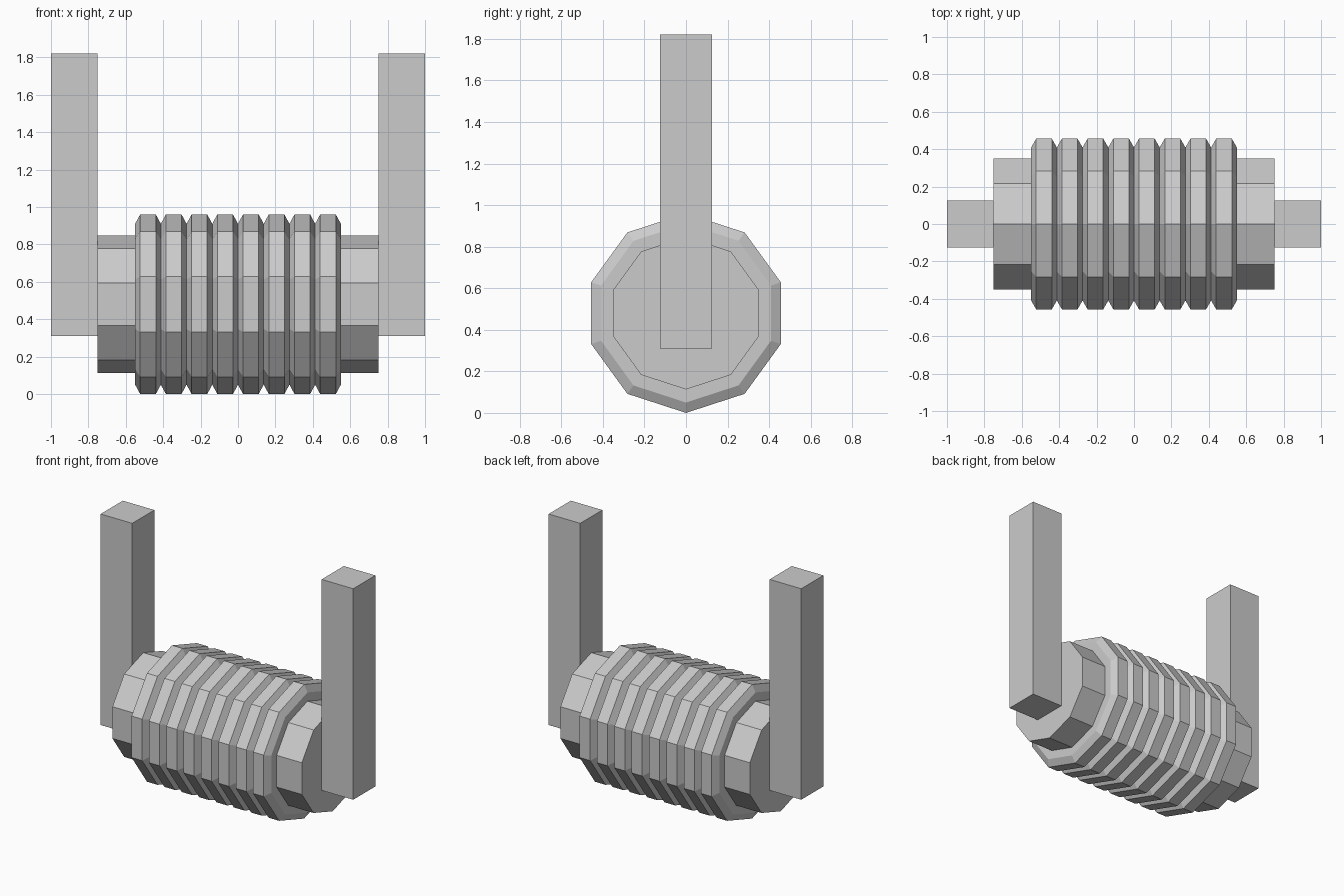
import bpy, bmesh
from math import sin, cos, tau

if "Cube" in bpy.data.objects:
    bpy.data.objects.remove(bpy.data.objects["Cube"])

AXIS_Z = 0.48
SIDES = 10


def make_object(name, bm):
    bmesh.ops.recalc_face_normals(bm, faces=bm.faces)
    mesh = bpy.data.meshes.new(name)
    bm.to_mesh(mesh)
    bm.free()
    obj = bpy.data.objects.new(name, mesh)
    bpy.context.collection.objects.link(obj)
    return obj


def lathe_x(name, profile):
    """Ten-sided solid around the x axis from (x, radius) points."""
    bm = bmesh.new()
    rings = [[bm.verts.new((x, r * sin(tau * i / SIDES), AXIS_Z + r * cos(tau * i / SIDES)))
              for i in range(SIDES)] for x, r in profile]
    for a, b in zip(rings, rings[1:]):
        for i in range(SIDES):
            j = (i + 1) % SIDES
            bm.faces.new((a[i], a[j], b[j], b[i]))
    bm.faces.new(rings[0])
    bm.faces.new(rings[-1])
    return make_object(name, bm)


def box(name, lo, hi):
    bm = bmesh.new()
    bmesh.ops.create_cube(bm, size=1)
    for v in bm.verts:
        v.co = [(l + h) / 2 + c * (h - l) for l, h, c in zip(lo, hi, v.co)]
    return make_object(name, bm)


# Ribbed roller: eight chamfered ridges, then the narrower hub at each end
HUB_R, GROOVE_R, RIDGE_R = 0.367, 0.43, 0.48
RIDGES, HALF, CHAMFER = 8, 0.55, 0.027
pitch = 2 * HALF / RIDGES
profile = [(-0.75, HUB_R), (-HALF, HUB_R), (-HALF, GROOVE_R)]
for k in range(RIDGES):
    x = -HALF + k * pitch
    profile += [(x + CHAMFER, RIDGE_R), (x + pitch - CHAMFER, RIDGE_R), (x + pitch, GROOVE_R)]
profile += [(HALF, HUB_R), (0.75, HUB_R)]
lathe_x("ribbed_roller", profile)

# Upright arms on both ends
for side, x0 in (("left", -1.0), ("right", 0.75)):
    box(side + "_arm", (x0, -0.125, 0.31), (x0 + 0.25, 0.125, 1.82))
